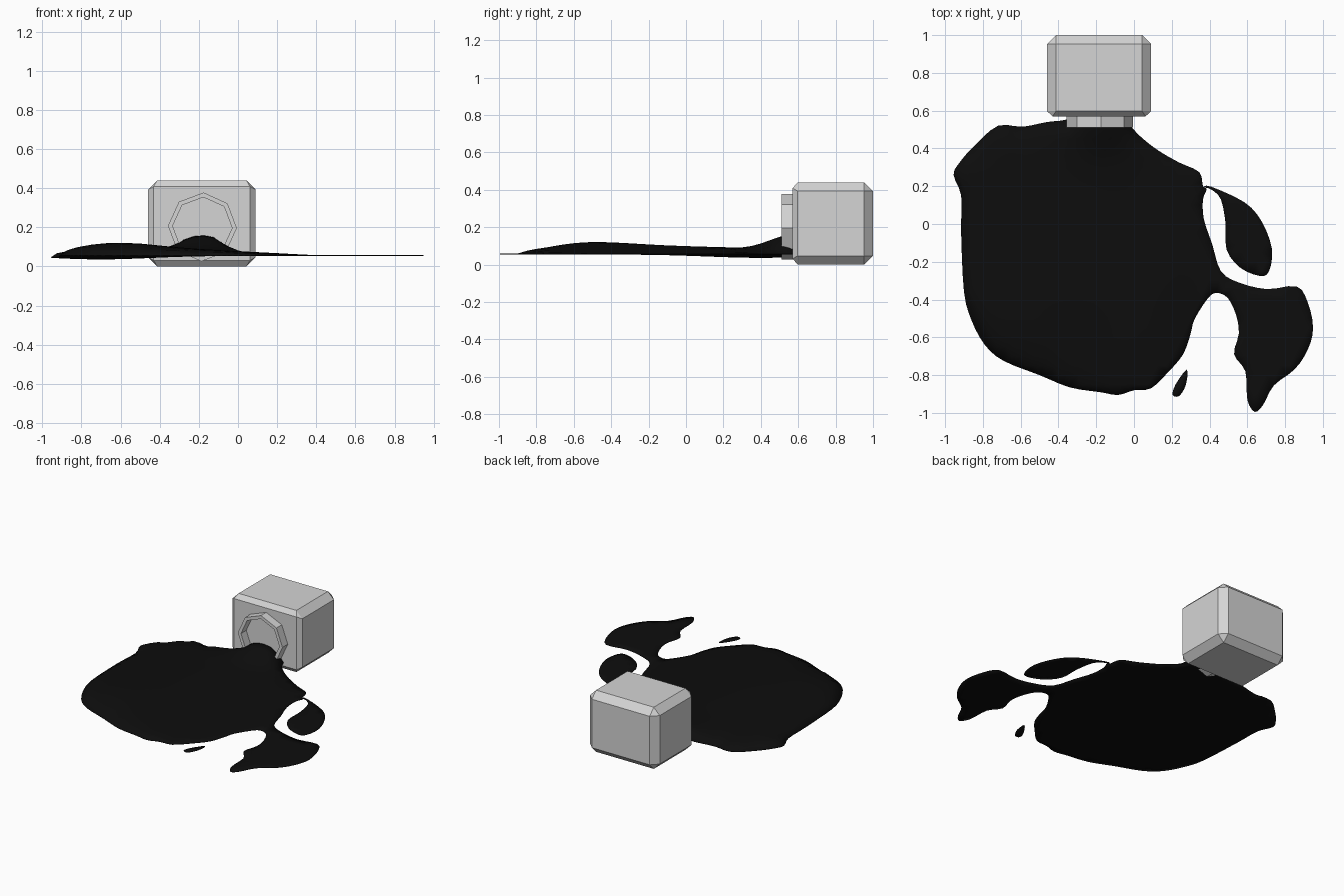
import bpy, bmesh, math
from mathutils import Vector
from mathutils.geometry import delaunay_2d_cdt, intersect_point_line

if "Cube" in bpy.data.objects:
    bpy.data.objects.remove(bpy.data.objects["Cube"])


def material(name, rgb):
    m = bpy.data.materials.new(name)
    m.diffuse_color = (*rgb, 1)
    m.use_nodes = True
    m.node_tree.nodes["Principled BSDF"].inputs["Base Color"].default_value = m.diffuse_color
    return m


GLASS = material("pale grey glass", (0.66, 0.66, 0.66))
INK = material("black ink", (0.004, 0.004, 0.004))


def make(name, bm, mat):
    bmesh.ops.recalc_face_normals(bm, faces=bm.faces[:])
    me = bpy.data.meshes.new(name)
    bm.to_mesh(me)
    bm.free()
    me.materials.append(mat)
    ob = bpy.data.objects.new(name, me)
    bpy.context.collection.objects.link(ob)
    return ob


# Bottle body: chamfered box lying on its side, tighter chamfer round the neck end
bm = bmesh.new()
bmesh.ops.create_cube(bm, size=1)
for v in bm.verts:
    v.co = Vector((-0.185 + v.co.x * 0.55, 0.785 + v.co.y * 0.43, 0.22 + v.co.z * 0.44))
bmesh.ops.bevel(bm, geom=bm.edges[:], offset=0.047, segments=1, affect='EDGES', profile=0.5)
for v in bm.verts:
    if v.co.y < 0.575:
        v.co.x = -0.185 + (v.co.x + 0.185) * 1.08
        v.co.z = 0.22 + (v.co.z - 0.22) * 1.09
    elif v.co.y < 0.65:
        v.co.y = 0.597
make("bottle_body", bm, GLASS)

# Bottle neck: open eight-sided tube
bm = bmesh.new()
rings = []
for r, y in ((0.176, 0.58), (0.176, 0.51), (0.152, 0.51), (0.152, 0.58)):
    rings.append([bm.verts.new((-0.182 + r * math.cos(a), y, 0.202 + r * math.sin(a)))
                  for a in (math.radians(45 * i - 2) for i in range(8))])
for k in range(4):
    a, b = rings[k], rings[(k + 1) % 4]
    for i in range(8):
        j = (i + 1) % 8
        bm.faces.new((a[i], a[j], b[j], b[i]))
make("bottle_neck", bm, GLASS)


def smooth_loop(pts, n=3):
    """Closed Catmull-Rom curve through the points."""
    out, c = [], len(pts)
    for i in range(c):
        p0, p1, p2, p3 = (Vector(pts[(i + k - 1) % c]) for k in range(4))
        for s in range(n):
            t = s / n
            out.append(0.5 * (2 * p1 + (p2 - p0) * t + (2 * p0 - 5 * p1 + 4 * p2 - p3) * t * t
                              + (3 * p1 - p0 - 3 * p2 + p3) * t ** 3))
    return out


def inside(p, loop):
    hit = False
    for a, b in zip(loop, loop[1:] + loop[:1]):
        if (a.y > p.y) != (b.y > p.y) and p.x < a.x + (p.y - a.y) * (b.x - a.x) / (b.y - a.y):
            hit = not hit
    return hit


def edge_distance(p, loop):
    best = 9.0
    for a, b in zip(loop, loop[1:] + loop[:1]):
        q, t = intersect_point_line(p, a, b)
        q = a if t < 0 else b if t > 1 else q
        best = min(best, (Vector(q[:2]) - p).length)
    return best


def bump(p, x, y, sx, sy):
    return math.exp(-((p.x - x) / sx) ** 2 - ((p.y - y) / sy) ** 2)


def ink_heights(p, d):
    """Bottom and top of the ink at p, d away from its rim."""
    low = 0.054 - 0.018 * bump(p, -0.7, 0.4, 0.35, 0.4)
    dome = math.sqrt(1 - (1 - min(d / 0.25, 1)) ** 2)
    k = min(max((0.4 - p.x) / 0.9, 0), 1)
    thick = 0.004 + dome * (0.045 * k + 0.018 * bump(p, -0.65, -0.5, 0.3, 0.3))
    spout = 0.085 * bump(p, -0.18, 0.58, 0.18, 0.17) * min(d / 0.05, 1)
    return low, low + thick + spout


def puddle(name, pts, step):
    loop = smooth_loop(pts)
    n = len(loop)
    verts = list(loop)
    m = int(1 / step)
    for i in range(-m, m + 1):
        for j in range(-m, m + 1):
            p = Vector((i * step + (j % 2) * step / 2, j * step))
            if inside(p, loop) and edge_distance(p, loop) > step * 0.4:
                verts.append(p)
    rim = [(i, (i + 1) % n) for i in range(n)]
    vs, _, tris, *_ = delaunay_2d_cdt(verts, rim, [], 0, 1e-5)
    tris = [t for t in tris if inside(sum((vs[i] for i in t), Vector((0, 0))) / 3, loop)]
    bm = bmesh.new()
    lo, hi = [], []
    for p in vs:
        a, b = ink_heights(p, edge_distance(p, loop))
        lo.append(bm.verts.new((p.x, p.y, a)))
        hi.append(bm.verts.new((p.x, p.y, b)))
    count = {}
    for t in tris:
        bm.faces.new([hi[i] for i in t])
        bm.faces.new([lo[i] for i in reversed(t)])
        for a, b in zip(t, t[1:] + t[:1]):
            count.setdefault(frozenset((a, b)), []).append((a, b))
    for uses in count.values():
        if len(uses) == 1:
            a, b = uses[0]
            bm.faces.new((hi[b], hi[a], lo[a], lo[b]))
    bmesh.ops.delete(bm, geom=[v for v in bm.verts if not v.link_faces], context='VERTS')
    ob = make(name, bm, INK)
    ob.data.shade_smooth()


# Ink outlines, anticlockwise from the bottle neck
pool = [(-0.08, 0.61), (-0.28, 0.61), (-0.35, 0.555), (-0.46, 0.54), (-0.59, 0.515), (-0.72, 0.52),
        (-0.84, 0.42), (-0.92, 0.33), (-0.955, 0.26), (-0.915, 0.15), (-0.915, -0.05), (-0.9, -0.36),
        (-0.86, -0.51), (-0.79, -0.64), (-0.69, -0.725), (-0.5, -0.8), (-0.34, -0.865),
        (-0.18, -0.89), (-0.085, -0.905), (0, -0.88), (0.09, -0.87), (0.18, -0.785), (0.26, -0.69),
        (0.3, -0.58), (0.32, -0.505), (0.39, -0.395), (0.435, -0.365)]
lobe = [(0.495, -0.39), (0.54, -0.48), (0.555, -0.58), (0.53, -0.69), (0.59, -0.78), (0.6, -0.93),
        (0.64, -0.995), (0.685, -0.955), (0.74, -0.855), (0.85, -0.77), (0.92, -0.665),
        (0.948, -0.55), (0.92, -0.415), (0.86, -0.33), (0.705, -0.345), (0.555, -0.31), (0.46, -0.25)]
right_rim = [(0.415, -0.11), (0.37, 0.025), (0.365, 0.13), (0.385, 0.185), (0.365, 0.2),
             (0.345, 0.275), (0.24, 0.325), (0.135, 0.385), (0.055, 0.445), (-0.01, 0.51)]
puddle("ink_pool", pool + lobe + right_rim, 0.05)
puddle("ink_side_splash", [(0.37, 0.195), (0.41, 0.182), (0.46, 0.13), (0.485, 0), (0.49, -0.135),
                           (0.56, -0.23), (0.665, -0.275), (0.715, -0.25), (0.73, -0.13),
                           (0.675, 0.015), (0.585, 0.115), (0.41, 0.197)], 0.05)
puddle("ink_droplet", [(0.28, -0.77), (0.22, -0.85), (0.205, -0.905), (0.24, -0.91),
                       (0.275, -0.85)], 0.03)
